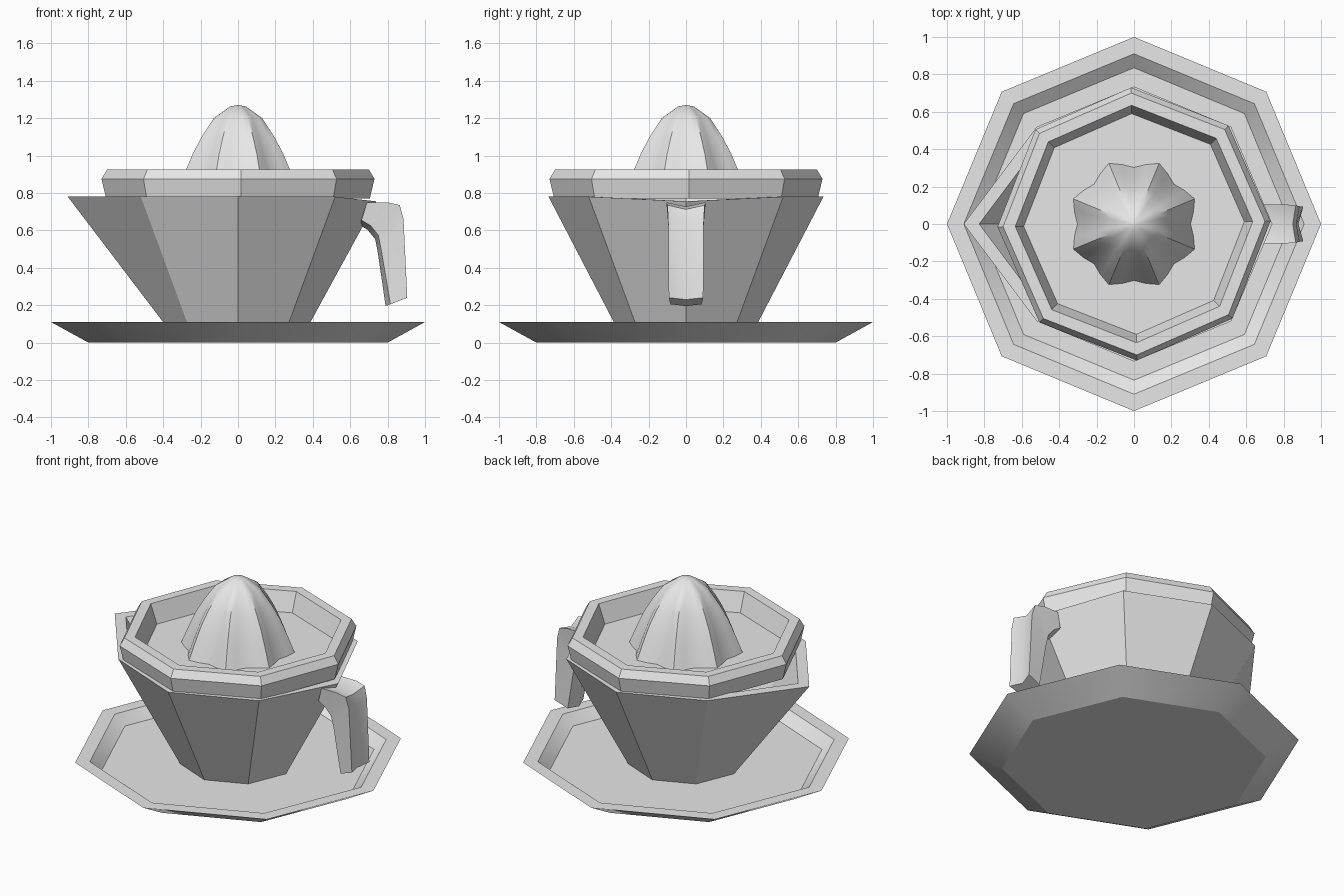
import bpy
from math import sin, cos, pi, radians

cube = bpy.data.objects.get("Cube")
if cube:
    bpy.data.objects.remove(cube)

grey = bpy.data.materials.new("light_grey")
grey.use_nodes = True
GREY = (0.8, 0.8, 0.8, 1)
grey.diffuse_color = GREY
grey.node_tree.nodes["Principled BSDF"].inputs["Base Color"].default_value = GREY


def loft(name, loops, smooth=30):
    """Skin closed loops of equal length one after another and cap both ends."""
    n = len(loops[0])
    verts = [v for loop in loops for v in loop]
    faces = [(k * n + i, k * n + (i + 1) % n, (k + 1) * n + (i + 1) % n, (k + 1) * n + i)
             for k in range(len(loops) - 1) for i in range(n)]
    faces.append(tuple(reversed(range(n))))
    faces.append(tuple(range(len(verts) - n, len(verts))))
    mesh = bpy.data.meshes.new(name)
    mesh.from_pydata(verts, [], faces)
    mesh.materials.append(grey)
    obj = bpy.data.objects.new(name, mesh)
    bpy.context.collection.objects.link(obj)
    bpy.ops.object.select_all(action='DESELECT')
    obj.select_set(True)
    bpy.context.view_layer.objects.active = obj
    bpy.ops.object.mode_set(mode='EDIT')
    bpy.ops.mesh.select_all(action='SELECT')
    bpy.ops.mesh.normals_make_consistent(inside=False)
    bpy.ops.object.mode_set(mode='OBJECT')
    bpy.ops.object.shade_smooth_by_angle(angle=radians(smooth))
    return obj


def octagon(r, z, turn=0.0):
    return [(r * cos(i * pi / 4 + turn), r * sin(i * pi / 4 + turn), z) for i in range(8)]


# Saucer with a shallow recess
loft("saucer", [octagon(r, z) for r, z in
                ((0.8, 0), (1.0, 0.11), (0.91, 0.11), (0.835, 0.05))])


# Cup: octagonal rim pulled out to a spout at -x, slightly dipped at the handle
def rim(scale):
    loop = [(x * scale, y * scale, z) for x, y, z in octagon(0.735, 0.78)]
    loop[0] = (0.74 * scale, 0, 0.755)
    loop[4] = (-0.91 * scale, 0, 0.78)
    return loop


loft("cup", [octagon(0.355, 0.05), rim(1), rim(0.91), octagon(0.34, 0.13)])

# Strainer bowl resting on the cup
loft("strainer_bowl", [octagon(r, z, radians(1.2)) for r, z in
                       ((0.705, 0.77), (0.73, 0.875), (0.70, 0.925),
                        (0.635, 0.925), (0.59, 0.80))])


# Reamer: eight sharp ridges with rounded flutes, fading towards the tip
def fluted(r, z, depth):
    loop = []
    for i in range(32):
        a = i * pi / 16 + pi / 8
        flute = (0, 0.55, 1, 0.55)[i % 4]
        s = r * (1 - depth * flute)
        loop.append((s * cos(a), s * sin(a), z))
    return loop


loft("reamer", [fluted(*p) for p in
                ((0.355, 0.79, 0.14), (0.30, 0.925, 0.14), (0.262, 1.01, 0.14),
                 (0.21, 1.10, 0.13), (0.14, 1.20, 0.11), (0.045, 1.262, 0.05),
                 (0.004, 1.27, 0))], 35)

# Handle: bent strap with a shallow V groove down its length
outer = [(0.69, 0.75), (0.80, 0.75), (0.865, 0.735), (0.885, 0.66), (0.905, 0.24)]
inner = [(0.66, 0.655), (0.71, 0.625), (0.75, 0.575), (0.765, 0.50), (0.815, 0.205)]
widths = [0.105, 0.105, 0.10, 0.095, 0.092]
loops = []
for (ox, oz), (ix, iz), w in zip(outer, inner, widths):
    # Shift the middle of the strap towards its inner side
    length = ((ix - ox) ** 2 + (iz - oz) ** 2) ** 0.5
    dx, dz = 0.028 * (ix - ox) / length, 0.028 * (iz - oz) / length
    v = w * 0.9
    loops.append([(ox, -w, oz), (ox + dx, 0, oz + dz), (ox, w, oz),
                  (ix, v, iz), (ix + dx, 0, iz + dz), (ix, -v, iz)])
loft("handle", loops)
